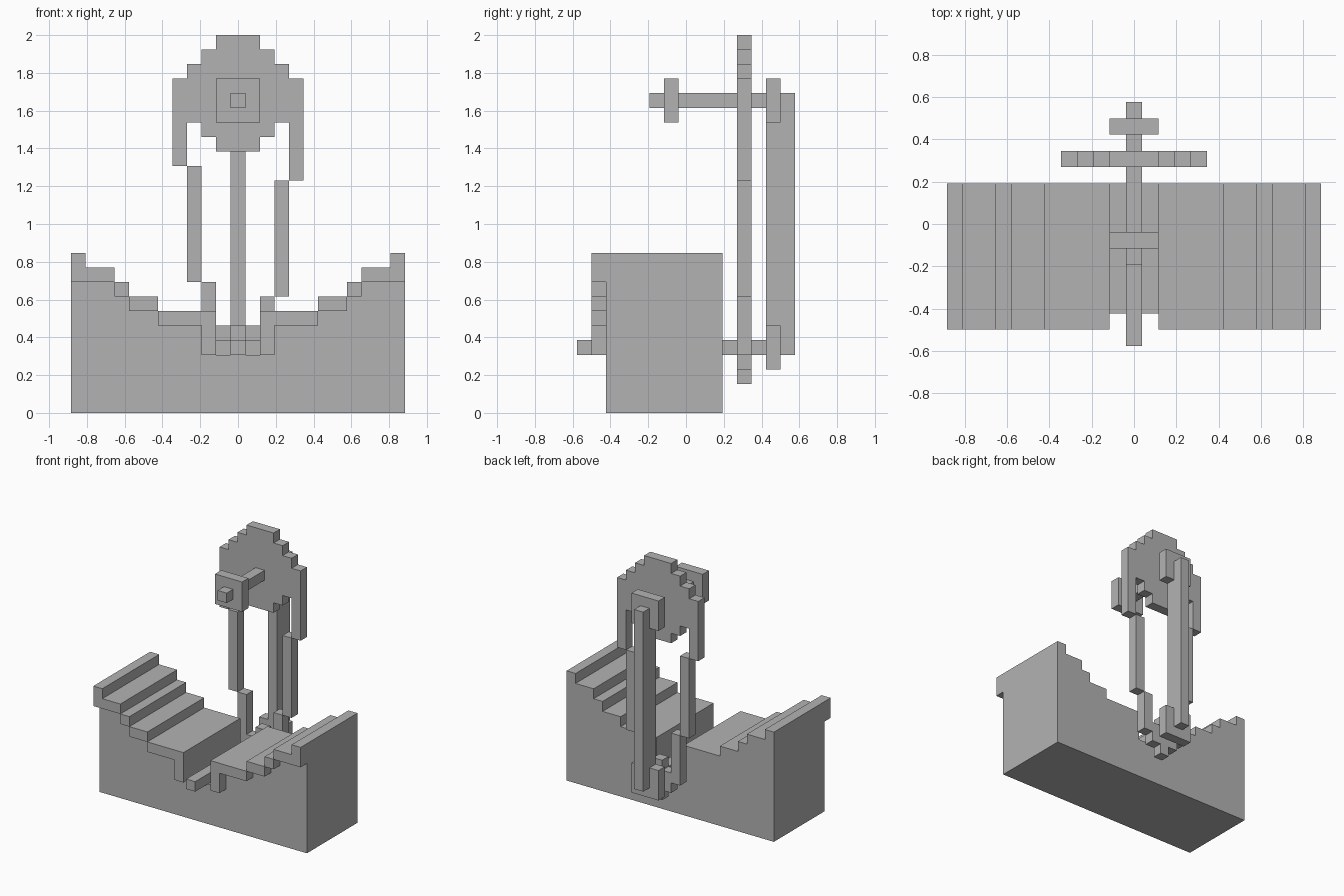
import bpy
import bmesh

cube = bpy.data.objects.get("Cube")
if cube:
    bpy.data.objects.remove(cube, do_unlink=True)

U = 2 / 26          # one block
MID_Y = 7.5         # depth is counted in blocks from the front tip

grey = bpy.data.materials.new("plain_grey")
grey.use_nodes = True
colour = (0.45, 0.45, 0.45, 1)
grey.diffuse_color = colour
grey.node_tree.nodes["Principled BSDF"].inputs["Base Color"].default_value = colour


def extrude(name, outline, y0, y1):
    """Extrude an (x, z) outline in blocks from depth y0 to y1."""
    bm = bmesh.new()
    verts = [bm.verts.new((x * U, (y0 - MID_Y) * U, z * U)) for x, z in outline]
    face = bm.faces.new(verts)
    grown = bmesh.ops.extrude_face_region(bm, geom=[face])
    moved = [v for v in grown["geom"] if isinstance(v, bmesh.types.BMVert)]
    bmesh.ops.translate(bm, verts=moved, vec=(0, (y1 - y0) * U, 0))
    bmesh.ops.recalc_face_normals(bm, faces=bm.faces)
    mesh = bpy.data.meshes.new(name)
    bm.to_mesh(mesh)
    bm.free()
    mesh.materials.append(grey)
    obj = bpy.data.objects.new(name, mesh)
    bpy.context.collection.objects.link(obj)
    return obj


def box(name, x0, x1, y0, y1, z0, z1):
    return extrude(name, [(x0, z0), (x1, z0), (x1, z1), (x0, z1)], y0, y1)


def mirrored(half):
    """Complete a right-hand outline with its mirror image."""
    return half + [(-x, z) for x, z in reversed(half)]


def stepped(rows):
    """Right-hand outline of stacked rows given as (half width, bottom, top)."""
    return [(w, z) for w, low, high in rows for z in (low, high)]


# Stepped bank: (inner x, outer x, bottom of lip, top)
steps = [(1.5, 2.5, 4, 7), (2.5, 5.5, 6, 7), (5.5, 7.5, 7, 8),
         (7.5, 8.5, 8, 9), (8.5, 10.5, 9, 10), (10.5, 11.5, 9, 11)]
top_line = [(x, top) for a, b, low, top in steps for x in (a, b)]
lip_line = [(x, low) for a, b, low, top in reversed(steps) for x in (b, a)]


def tidy(points):
    """Drop repeated points."""
    return [p for i, p in enumerate(points) if p != points[i - 1]]


bank = [(11.5, 0)] + top_line[::-1] + [(1.5, 4)]
extrude("stepped_base", mirrored(tidy(bank)), 2, 10)
for side, sign in (("left", 1), ("right", -1)):
    lip = [(sign * x, z) for x, z in tidy(top_line + lip_line)]
    extrude(side + "_front_lip", lip, 1, 2)

# Upper wheel and the belt hanging from it
upper_rows = [(1.5, 18, 19), (2.5, 19, 20), (4.5, 20, 23),
              (3.5, 23, 24), (2.5, 24, 25), (1.5, 25, 26)]
extrude("upper_wheel", mirrored(stepped(upper_rows)), 11, 12)
for side, sign, lower, upper in (("left", 1, 8, 16), ("right", -1, 9, 17)):
    for part, x, z0, z1 in (("top", 4, upper, 20), ("middle", 3, lower, upper),
                            ("bottom", 2, 4, lower)):
        cx = sign * x
        box(f"{side}_belt_{part}", cx - 0.5, cx + 0.5, 11, 12, z0, z1)

# Lower wheel
lower_rows = [(0.5, 2, 3), (1.5, 3, 5), (0.5, 5, 6)]
extrude("lower_wheel", mirrored(stepped(lower_rows)), 11, 12)

# Axles, hub plates and the rear post that ties them together
box("upper_axle", -0.5, 0.5, 5, 13, 21, 22)
box("lower_axle", -0.5, 0.5, 0, 13, 4, 5)
box("front_hub_plate", -1.5, 1.5, 6, 7, 20, 23)
box("upper_rear_hub_plate", -1.5, 1.5, 13, 14, 20, 23)
box("lower_rear_hub_plate", -1.5, 1.5, 13, 14, 3, 6)
box("rear_post", -0.5, 0.5, 13, 15, 4, 22)
